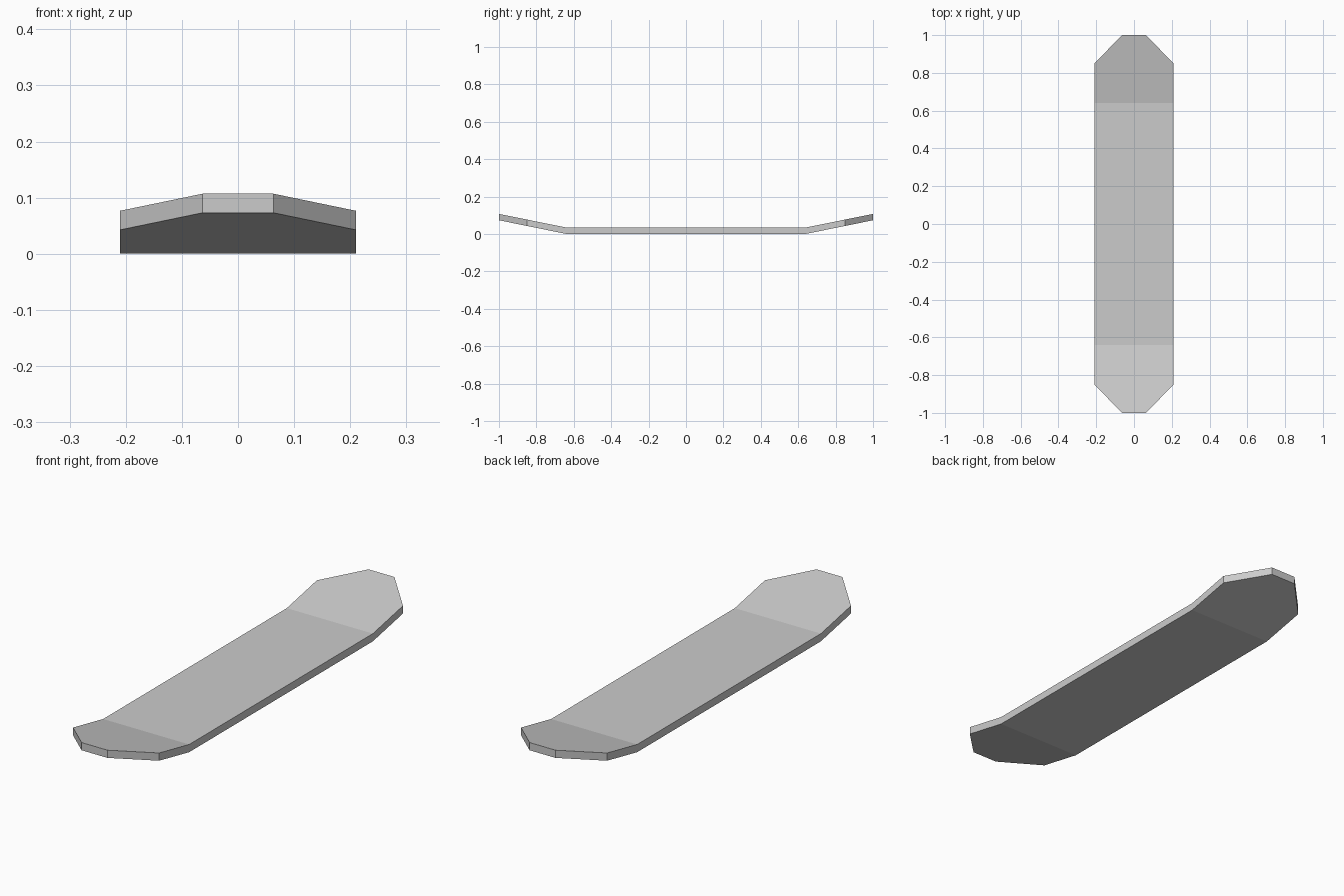
import bpy
import bmesh

cube = bpy.data.objects.get("Cube")
if cube:
    bpy.data.objects.remove(cube, do_unlink=True)

# Deck proportions
THICKNESS = 0.034
BEND_Y, SHOULDER_Y, TIP_Y = 0.64, 0.85, 1.0
HALF_WIDTH, TIP_HALF_WIDTH = 0.21, 0.063
TIP_RISE = 0.073

grey = bpy.data.materials.new("deck grey")
grey.use_nodes = True
colour = (0.6, 0.6, 0.6, 1.0)
grey.diffuse_color = colour
grey.node_tree.nodes["Principled BSDF"].inputs["Base Color"].default_value = colour


def height(y):
    """Underside height: flat middle with straight upturned ends."""
    return max(0.0, abs(y) - BEND_Y) / (TIP_Y - BEND_Y) * TIP_RISE


# Deck cross sections from nose to tail
half = [(TIP_Y, TIP_HALF_WIDTH), (SHOULDER_Y, HALF_WIDTH), (BEND_Y, HALF_WIDTH)]
stations = [(-y, w) for y, w in half] + half[::-1]

bm = bmesh.new()
rings = []
for y, w in stations:
    z = height(y)
    corners = [(-w, z), (w, z), (w, z + THICKNESS), (-w, z + THICKNESS)]
    rings.append([bm.verts.new((x, y, h)) for x, h in corners])

# Skin between sections, then close both tips
for a, b in zip(rings, rings[1:]):
    for i in range(4):
        j = (i + 1) % 4
        bm.faces.new((a[i], a[j], b[j], b[i]))
bm.faces.new(rings[0])
bm.faces.new(rings[-1])
bmesh.ops.recalc_face_normals(bm, faces=bm.faces)

mesh = bpy.data.meshes.new("board_deck")
bm.to_mesh(mesh)
bm.free()
mesh.materials.append(grey)
deck = bpy.data.objects.new("board_deck", mesh)
bpy.context.collection.objects.link(deck)
